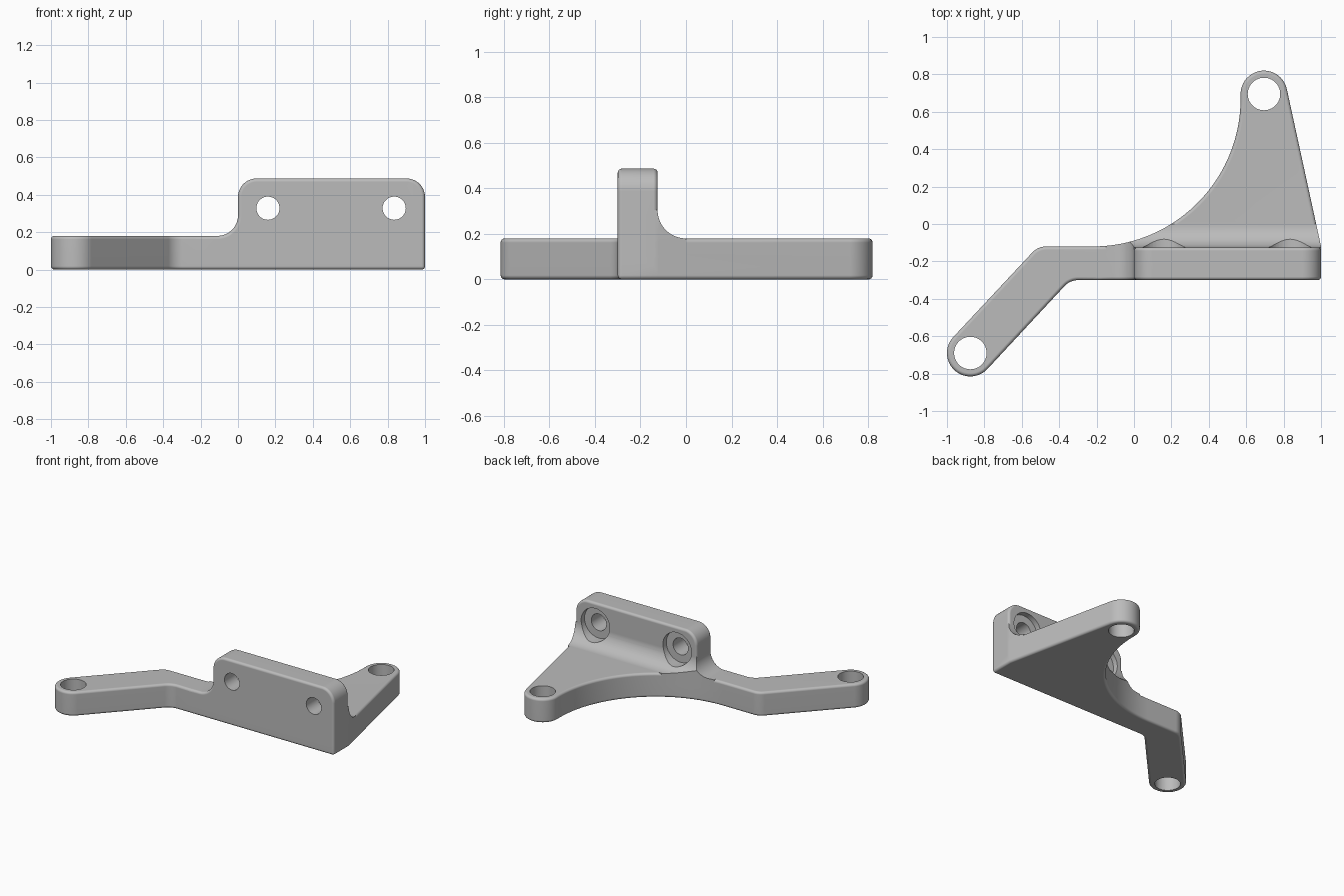
import bpy, bmesh
from math import cos, sin, radians

cube = bpy.data.objects.get("Cube")
if cube:
    bpy.data.objects.remove(cube)

THICK, FRONT, BACK = 0.18, -0.30, -0.125
EDGE = 0.018

grey = bpy.data.materials.new("plain grey")
grey.use_nodes = True
grey.diffuse_color = (0.5, 0.5, 0.5, 1)
grey.node_tree.nodes["Principled BSDF"].inputs["Base Color"].default_value = (0.5, 0.5, 0.5, 1)


def arc(cx, cy, r, start, end, steps=16):
    angles = [radians(start + (end - start) * i / steps) for i in range(steps + 1)]
    return [(cx + r * cos(a), cy + r * sin(a)) for a in angles]


def prism(name, outline, low, high, axis, rounded=False):
    """Extrude a flat outline along one axis, optionally rounding its sharp edges."""
    place = {"x": lambda a, b, h: (h, a, b),
             "y": lambda a, b, h: (a, h, b),
             "z": lambda a, b, h: (a, b, h)}[axis]
    bm = bmesh.new()
    ends = [[bm.verts.new(place(a, b, h)) for a, b in outline] for h in (low, high)]
    bm.faces.new(ends[0])
    bm.faces.new(ends[1])
    for i in range(len(outline)):
        bm.faces.new((ends[0][i - 1], ends[0][i], ends[1][i], ends[1][i - 1]))
    bmesh.ops.recalc_face_normals(bm, faces=bm.faces)
    mesh = bpy.data.meshes.new(name)
    bm.to_mesh(mesh)
    bm.free()
    mesh.materials.append(grey)
    obj = bpy.data.objects.new(name, mesh)
    bpy.context.collection.objects.link(obj)
    if rounded:
        mod = obj.modifiers.new("rounded edges", "BEVEL")
        mod.width, mod.segments = EDGE, 4
        mod.limit_method, mod.angle_limit = "ANGLE", radians(50)
        mod.use_clamp_overlap = False
        bake(obj)
    return obj


def bake(obj):
    bpy.context.view_layer.update()
    graph = bpy.context.evaluated_depsgraph_get()
    mesh = bpy.data.meshes.new_from_object(obj.evaluated_get(graph))
    obj.modifiers.clear()
    obj.data = mesh


def combine(obj, other, operation):
    mod = obj.modifiers.new("combine", "BOOLEAN")
    mod.operation, mod.solver, mod.object = operation, "EXACT", other
    bake(obj)
    bpy.data.objects.remove(other)


# Plan outline: triangular wing, concave sweep and angled arm
plan = ([(1, FRONT), (1, -0.12)]
        + arc(0.695, 0.695, 0.125, 12, 180, 24)
        + arc(-0.22, 0.67, 0.79, 0, -90, 40)
        + arc(-0.47, -0.22, 0.10, 90, 137, 8)
        + arc(-0.875, -0.69, 0.125, 137, 317, 24)
        + arc(-0.298, -0.40, 0.10, 137, 90, 8))

# Upright outline: rounded top corners and a concave blend into the arm
wall = ([(-0.2, 0.05), (1, 0.05)]
        + arc(0.9, 0.387, 0.10, 0, 90)
        + arc(0.1, 0.387, 0.10, 90, 180)
        + arc(-0.11, 0.29, 0.11, 0, -90)
        + [(-0.2, THICK)])

# Blend between the upright's back and the wing
blend = ([(-0.15, 0.1), (0, 0.1)]
         + arc(0, THICK + 0.125, 0.125, 270, 180)
         + [(-0.15, THICK + 0.125)])

bracket = prism("bracket", plan, 0, THICK, "z", rounded=True)
upright = prism("upright", wall, FRONT, BACK, "y", rounded=True)
fillet = prism("back_fillet", blend, -0.15, 1, "x")
combine(fillet, prism("plan_limit", plan, -0.1, 0.6, "z"), "INTERSECT")
combine(fillet, prism("wall_limit", wall, -0.4, 0.2, "y"), "INTERSECT")
combine(bracket, upright, "UNION")
combine(bracket, fillet, "UNION")

# Vertical mounting holes
for x, y in ((0.695, 0.695), (-0.875, -0.69)):
    combine(bracket, prism("mount_hole", arc(x, y, 0.087, 0, 350, 35), -0.1, 0.4, "z"), "DIFFERENCE")

# Screw holes with a counterbore on the back
for x in (0.16, 0.835):
    for radius, start in ((0.062, -0.5), (0.118, BACK - 0.04)):
        hole = prism("screw_hole", arc(x, 0.328, radius, 0, 350, 35), start, 0.1, "y")
        combine(bracket, hole, "DIFFERENCE")

# Smooth shading with crisp hole rims
bpy.ops.object.select_all(action="DESELECT")
bracket.select_set(True)
bpy.context.view_layer.objects.active = bracket
bpy.ops.object.shade_smooth_by_angle(angle=radians(32))
weighted = bracket.modifiers.new("even shading", "WEIGHTED_NORMAL")
weighted.keep_sharp = True
